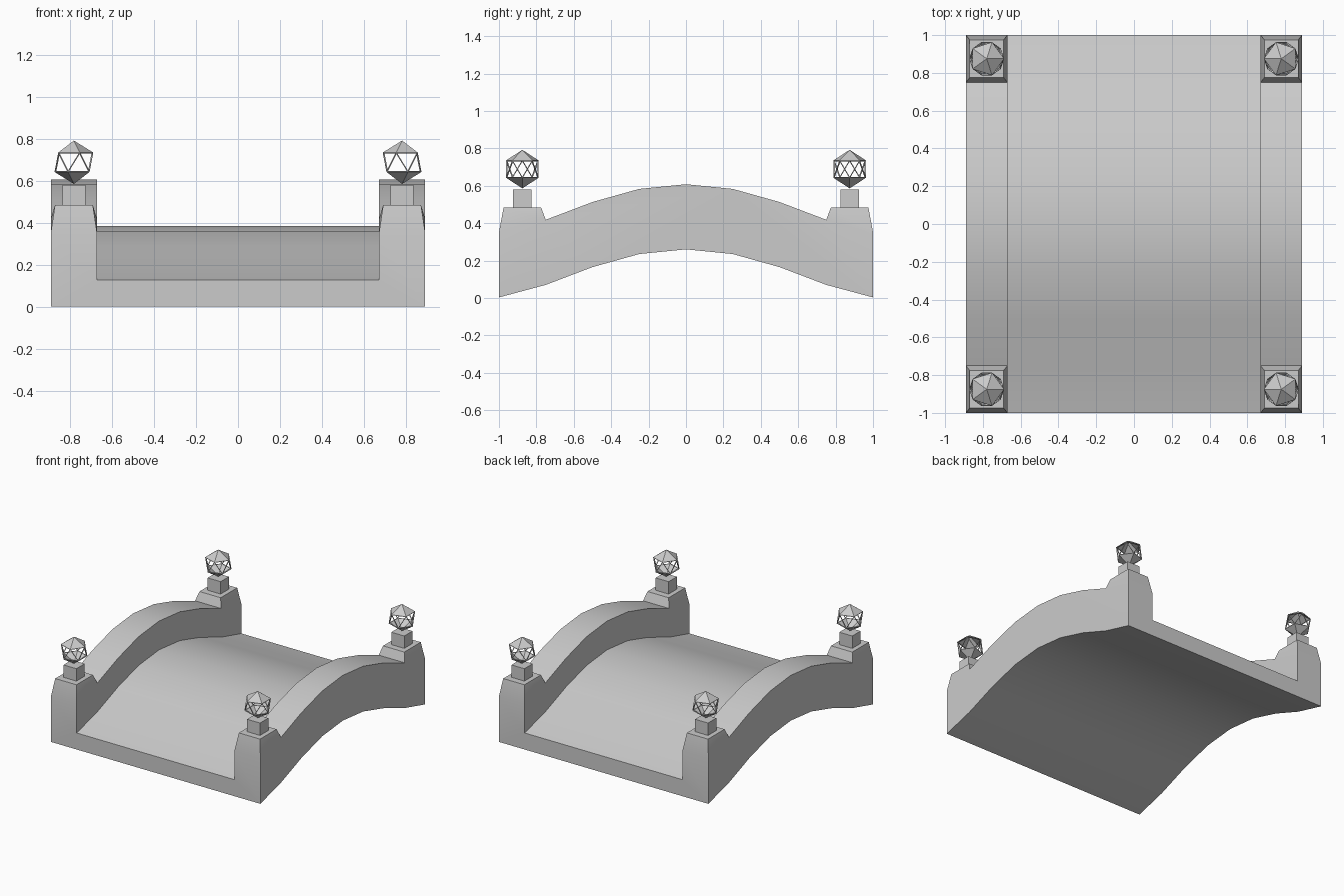
import bpy, bmesh
from mathutils import Matrix

if "Cube" in bpy.data.objects:
    bpy.data.objects.remove(bpy.data.objects["Cube"])


def make_object(bm, name):
    bmesh.ops.recalc_face_normals(bm, faces=bm.faces)
    mesh = bpy.data.meshes.new(name)
    bm.to_mesh(mesh)
    bm.free()
    ob = bpy.data.objects.new(name, mesh)
    bpy.context.collection.objects.link(ob)
    return ob


# Arched span: U-shaped cross-section swept along the arch
half = [0.26, 0.235, 0.165, 0.07, 0.005]
arch = half[:0:-1] + half
arch[0] = arch[-1] = 0.003
DECK, WALL = 0.127, 0.348
W, IN = 0.89, 0.67
section = [(-W, 0), (-W, WALL), (-IN, WALL), (-IN, DECK),
           (IN, DECK), (IN, WALL), (W, WALL), (W, 0), (IN, 0), (-IN, 0)]
bm = bmesh.new()
rings = []
for i, z in enumerate(arch):
    y = -1 + i * 0.25
    rings.append([bm.verts.new((x, y, z + h)) for x, h in section])
post_tops = []
n = len(section)
for i in range(len(rings) - 1):
    a, b = rings[i], rings[i + 1]
    for k in range(n):
        m = (k + 1) % n
        f = bm.faces.new((a[k], a[m], b[m], b[k]))
        if i in (0, 7) and k in (1, 5):
            post_tops.append(f)
for r in (rings[0], rings[-1]):
    for q in ((0, 1, 2, 3, 9), (9, 3, 4, 8), (8, 4, 5, 6, 7)):
        bm.faces.new([r[k] for k in q])

# Corner posts: wall ends raised to a smaller level top
for f in post_tops:
    c = f.calc_center_median()
    top = bmesh.ops.extrude_discrete_faces(bm, faces=[f])["faces"][0]
    for v in top.verts:
        v.co.x = c.x + (0.09 if v.co.x > c.x else -0.09)
        v.co.y = c.y + (0.1 if v.co.y > c.y else -0.1)
        v.co.z = 0.485
bmesh.ops.dissolve_limit(bm, angle_limit=0.001, verts=bm.verts, edges=bm.edges)
bridge = make_object(bm, "bridge_span")
bpy.context.view_layer.objects.active = bridge
bridge.select_set(True)
bpy.ops.object.shade_smooth_by_angle(angle=0.5)


# Lantern: icosahedron with solid caps and an open framed middle band
def lantern(name, x, y, mirror):
    bm = bmesh.new()
    bmesh.ops.create_icosphere(bm, subdivisions=1, radius=0.103)
    band = [f for f in bm.faces if abs(f.calc_center_median().z) < 0.04]
    bmesh.ops.inset_individual(bm, faces=band, thickness=0.006)
    bmesh.ops.delete(bm, geom=band, context='FACES')
    bmesh.ops.transform(bm, matrix=Matrix.Translation((x, y, 0.689))
                        @ Matrix.Diagonal((mirror, 1, 1, 1)), verts=bm.verts)
    ob = make_object(bm, name)
    mod = ob.modifiers.new("thickness", 'SOLIDIFY')
    mod.thickness = 0.008
    mod.offset = -1


# Neck block and lantern on each post
for sx, side in ((-1, "left"), (1, "right")):
    for sy, end in ((-1, "front"), (1, "back")):
        x, y = sx * 0.78, sy * 0.875
        bm = bmesh.new()
        bmesh.ops.create_cube(bm, size=1, matrix=Matrix.Translation((x, y, 0.53))
                              @ Matrix.Diagonal((0.11, 0.1, 0.1, 1)))
        make_object(bm, f"neck_{end}_{side}")
        lantern(f"lantern_{end}_{side}", x, y, -sx)
